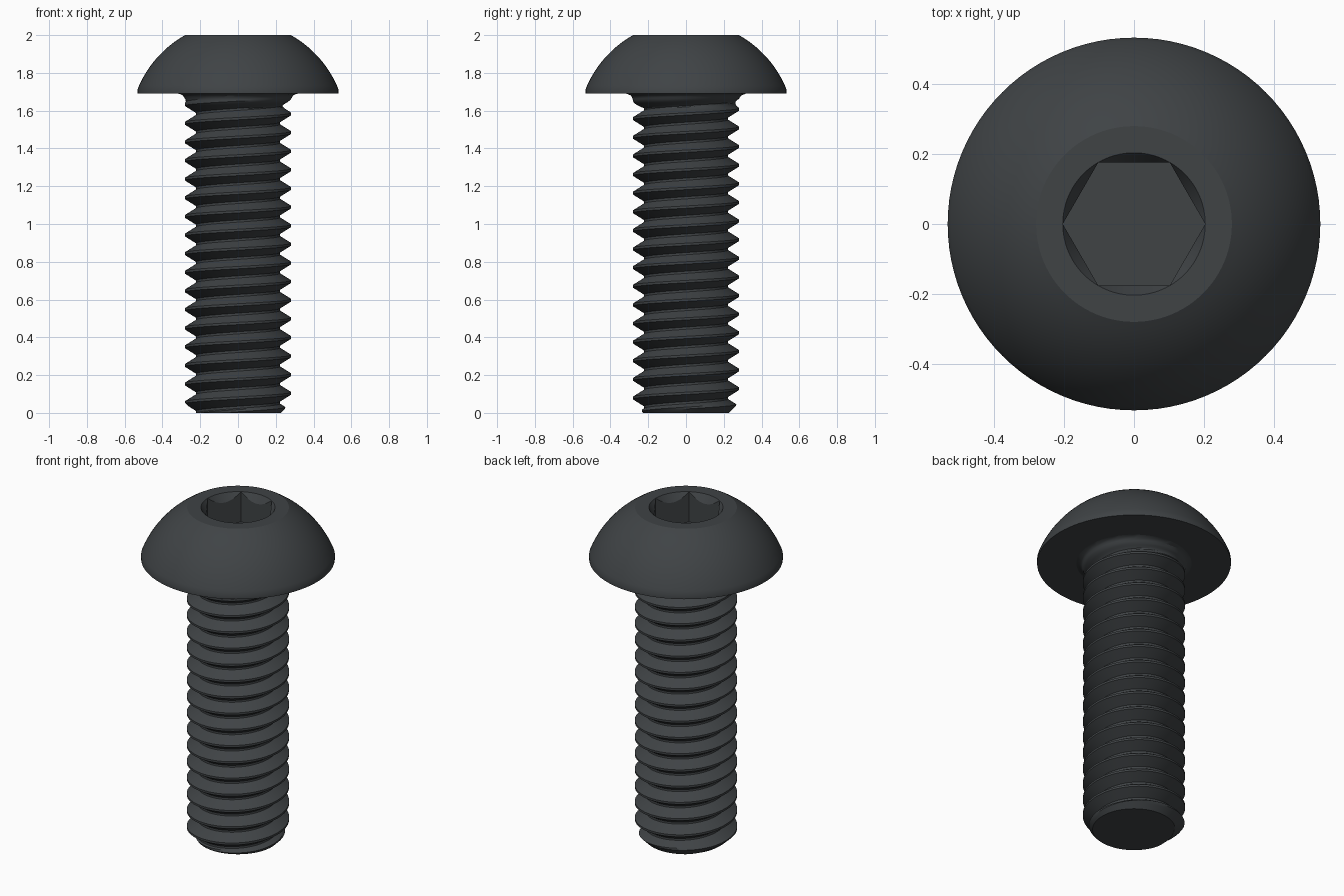
import bpy, bmesh, math
from math import pi, cos, sin, sqrt, tan

if "Cube" in bpy.data.objects:
    bpy.data.objects.remove(bpy.data.objects["Cube"])

steel = bpy.data.materials.new("dark_steel")
steel.diffuse_color = (0.05, 0.056, 0.06, 1)
steel.use_nodes = True
steel.node_tree.nodes["Principled BSDF"].inputs["Base Color"].default_value = steel.diffuse_color


def finish(name, bm, angle):
    bmesh.ops.remove_doubles(bm, verts=bm.verts, dist=1e-5)
    bmesh.ops.recalc_face_normals(bm, faces=bm.faces)
    me = bpy.data.meshes.new(name)
    bm.to_mesh(me)
    bm.free()
    ob = bpy.data.objects.new(name, me)
    bpy.context.collection.objects.link(ob)
    me.materials.append(steel)
    bpy.ops.object.select_all(action='DESELECT')
    ob.select_set(True)
    bpy.context.view_layer.objects.active = ob
    bpy.ops.object.shade_smooth_by_angle(angle=math.radians(angle))


def skin(bm, rows, closed):
    # Quads between neighbouring rows of vertices
    for a, b in zip(rows, rows[1:]):
        n = len(a)
        for i in range(n if closed else n - 1):
            j = (i + 1) % n
            bm.faces.new((a[i], a[j], b[j], b[i]))


# Button head with hex socket, one ring of vertices per profile step
N = 96
HEAD_Z, HEAD_R, FLAT_R = 1.69, 0.533, 0.28
HEX_FLAT, HEX_CORNER, FLOOR_Z = 0.1765, 0.2038, 1.817


def hex_r(a):
    return HEX_FLAT / cos((a % (pi / 3)) - pi / 6)


def const(r, z):
    return lambda a: (r, z)


rings = [const(HEAD_R, HEAD_Z)]
ARC_Z, ARC_R = 1.5, sqrt(FLAT_R ** 2 + 0.25)
a0, a1 = math.acos(HEAD_R / ARC_R), math.acos(FLAT_R / ARC_R)
for k in range(17):
    t = a0 + (a1 - a0) * k / 16
    rings.append(const(ARC_R * cos(t), ARC_Z + ARC_R * sin(t)))
rings += [const(HEX_CORNER, 2.0),
          lambda a: (hex_r(a), 2.0 - (HEX_CORNER - hex_r(a)) * 1.7),
          lambda a: (hex_r(a), FLOOR_Z)]
bm = bmesh.new()
rows = []
for f in rings:
    row = []
    for i in range(N):
        a = 2 * pi * i / N
        r, z = f(a)
        row.append(bm.verts.new((r * cos(a), r * sin(a), z)))
    rows.append(row)
skin(bm, rows, True)
bm.faces.new(rows[0])
bm.faces.new(rows[-1])
finish("button_head", bm, 25)

# Threaded shank: helical grid, radius depends on the place within the pitch
PITCH, R, DEPTH, CREST_Z = 0.0986, 0.2817, 0.0605, 0.005
M = 72
STEPS = [0, 0.0625, 0.16, 0.26, 0.375, 0.44, 0.5, 0.56, 0.625, 0.74, 0.84, 0.9375]


def shank_r(u, z):
    d = min(u % 1, 1 - u % 1)                       # 0 crest, 0.5 root
    cut = min(1, max(0, (d - 0.0625) / 0.3825)) * DEPTH
    fade = min(1, max(0, (1.665 - z) / 0.05))       # thread runs out near head
    r = R - cut * fade
    f = max(0, z - 1.655)                           # fillet under the head
    r += 0.035 - sqrt(max(0, 0.035 ** 2 - f * f))
    return min(r, 0.228 + z)                        # chamfered tip


bm = bmesh.new()
cols = []
turns = int(HEAD_Z / PITCH) + 2
for i in range(M + 1):
    a = 2 * pi * i / M
    col = []
    for k in range(-2, turns):
        for s in STEPS:
            z = CREST_Z + PITCH * (k + s + i / M)
            z = min(HEAD_Z, max(0, z))
            u = (z - CREST_Z) / PITCH - i / M
            r = shank_r(u, z)
            col.append(bm.verts.new((r * cos(a), r * sin(a), z)))
    cols.append(col)
skin(bm, cols, False)
bmesh.ops.remove_doubles(bm, verts=bm.verts, dist=1e-5)
bmesh.ops.dissolve_degenerate(bm, dist=1e-5, edges=bm.edges)
# Flat tip
bmesh.ops.holes_fill(bm, edges=[e for e in bm.edges if e.is_boundary], sides=0)
finish("threaded_shank", bm, 30)
